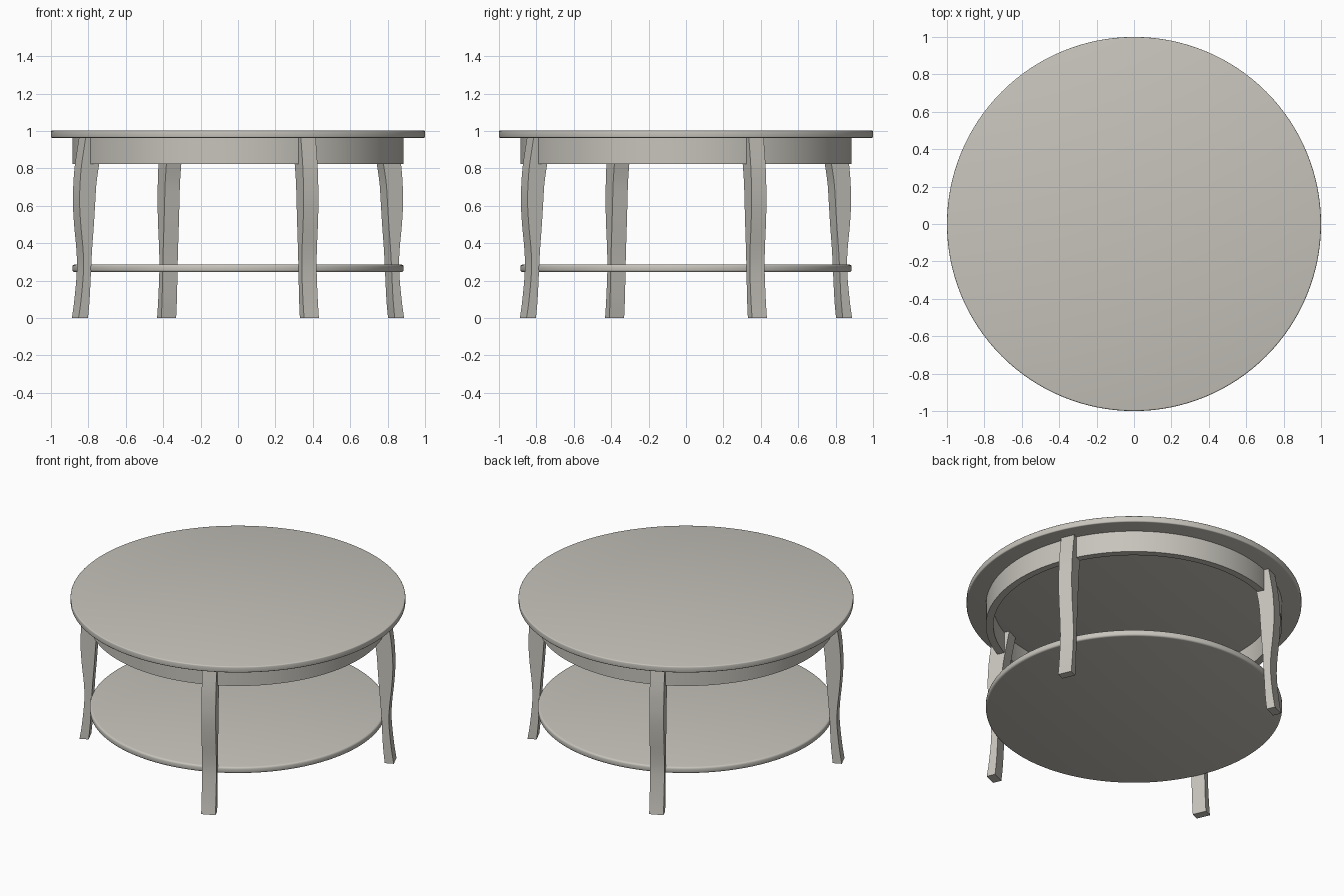
import bpy, bmesh, math

if "Cube" in bpy.data.objects:
    bpy.data.objects.remove(bpy.data.objects["Cube"])

mat = bpy.data.materials.new("warm grey wood")
mat.diffuse_color = (0.57, 0.55, 0.50, 1.0)
mat.use_nodes = True
mat.node_tree.nodes["Principled BSDF"].inputs["Base Color"].default_value = mat.diffuse_color


def finish(bm, name):
    bmesh.ops.recalc_face_normals(bm, faces=bm.faces[:])
    me = bpy.data.meshes.new(name)
    bm.to_mesh(me)
    bm.free()
    me.materials.append(mat)
    for p in me.polygons:
        p.use_smooth = True
    me.set_sharp_from_angle(angle=math.radians(35))
    ob = bpy.data.objects.new(name, me)
    bpy.context.collection.objects.link(ob)
    return ob


def lathe(name, profile, closed=False, n=128):
    """Spin an (r, z) profile around z; open profiles get end caps."""
    bm = bmesh.new()
    rings = [[bm.verts.new((r * math.cos(2 * math.pi * i / n),
                            r * math.sin(2 * math.pi * i / n), z))
              for i in range(n)] for r, z in profile]
    pairs = list(zip(rings, rings[1:]))
    if closed:
        pairs.append((rings[-1], rings[0]))
    for a, b in pairs:
        for i in range(n):
            j = (i + 1) % n
            bm.faces.new((a[i], a[j], b[j], b[i]))
    if not closed:
        bm.faces.new(rings[0])
        bm.faces.new(rings[-1])
    return finish(bm, name)


def disc(name, r, z0, z1, b):
    """Round board with softened rims of radius b."""
    arc = [math.radians(a) for a in (0, 30, 60, 90)]
    low = [(r - b + b * math.sin(a), z0 + b - b * math.cos(a)) for a in arc]
    high = [(r - b + b * math.cos(a), z1 - b + b * math.sin(a)) for a in arc]
    return lathe(name, low + high)


# Round boards and the hollow apron ring
disc("tabletop", 1.0, 0.963, 1.003, 0.007)
disc("lower_shelf", 0.885, 0.245, 0.286, 0.012)
lathe("apron", [(0.885, 0.823), (0.885, 0.965), (0.84, 0.965), (0.84, 0.823)],
      closed=True)

# Curved leg profile: height, outer radius, inner radius
KEYS = [(0.0, 0.955, 0.900), (0.1, 0.940, 0.890), (0.25, 0.926, 0.882),
        (0.36, 0.928, 0.876), (0.5, 0.942, 0.865), (0.62, 0.949, 0.857),
        (0.72, 0.946, 0.850), (0.82, 0.937, 0.834), (0.965, 0.913, 0.805)]


def smooth_path(keys, steps=4):
    """Catmull-Rom samples through the key points."""
    out = []
    for i in range(len(keys) - 1):
        p0, p1 = keys[max(i - 1, 0)], keys[i]
        p2, p3 = keys[i + 1], keys[min(i + 2, len(keys) - 1)]
        for s in range(steps):
            t = s / steps
            out.append(tuple(
                0.5 * (2 * b + (c - a) * t + (2 * a - 5 * b + 4 * c - d) * t * t
                       + (3 * b - a - 3 * c + d) * t ** 3)
                for a, b, c, d in zip(p0, p1, p2, p3)))
    return out + [keys[-1]]


def leg(name, angle, w=0.087):
    c, s = math.cos(angle), math.sin(angle)
    bm = bmesh.new()
    rings = []
    for z, ro, ri in smooth_path(KEYS):
        corners = ((ro, -w / 2), (ro, w / 2), (ri, w / 2), (ri, -w / 2))
        rings.append([bm.verts.new((r * c - t * s, r * s + t * c, z))
                      for r, t in corners])
    for a, b in zip(rings, rings[1:]):
        for i in range(4):
            j = (i + 1) % 4
            bm.faces.new((a[i], a[j], b[j], b[i]))
    bm.faces.new(rings[0])
    bm.faces.new(rings[-1])
    return finish(bm, name)


# Four legs, turned off the axes
names = ["right_leg", "back_leg", "left_leg", "front_leg"]
for k, nm in enumerate(names):
    leg(nm, math.radians(24.3 + 90 * k))
